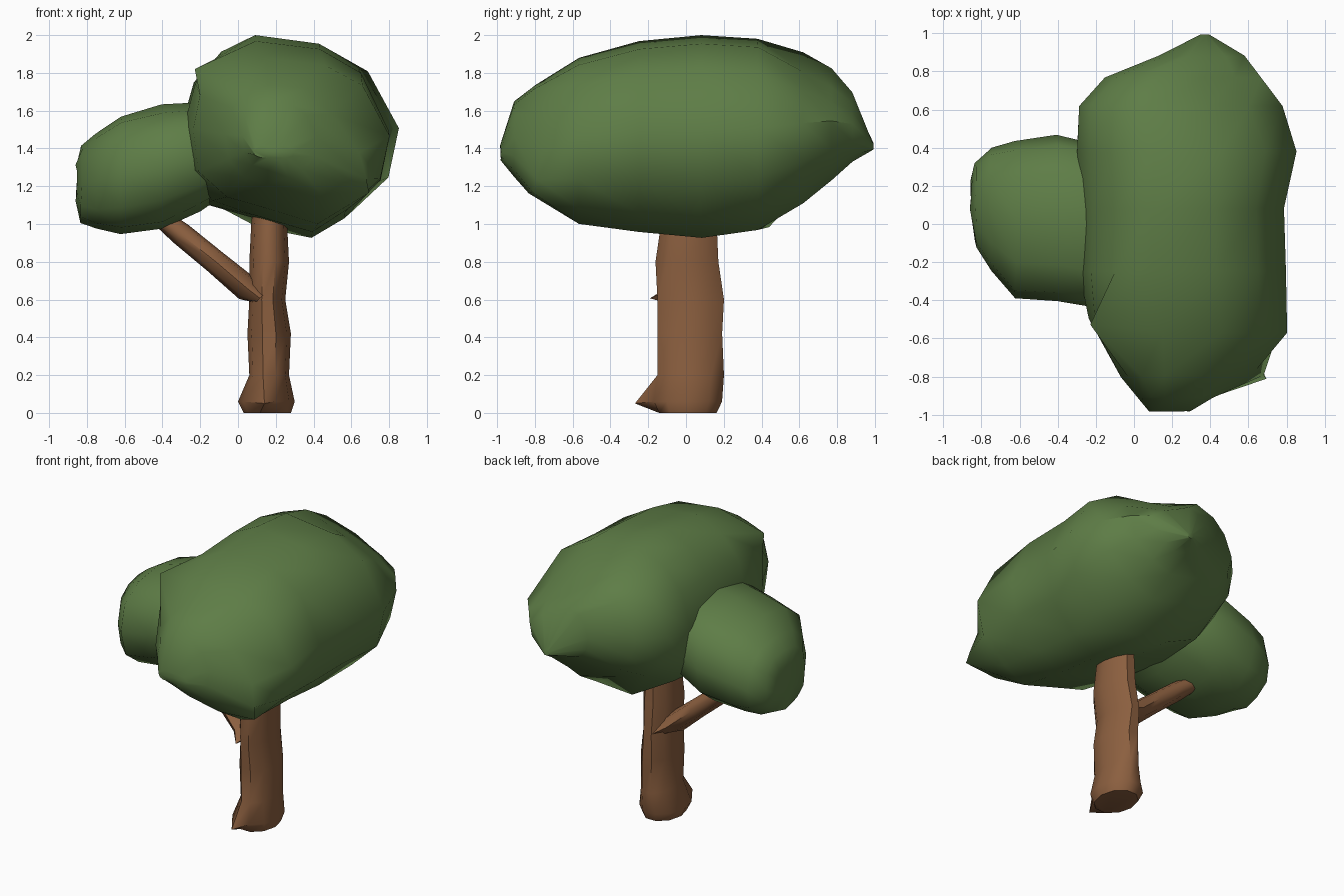
import bpy, bmesh, math, random
from mathutils import Vector

if "Cube" in bpy.data.objects:
    bpy.data.objects.remove(bpy.data.objects["Cube"])
random.seed(4)


def material(name, rgb):
    m = bpy.data.materials.new(name)
    m.diffuse_color = (*rgb, 1)
    m.use_nodes = True
    m.node_tree.nodes["Principled BSDF"].inputs["Base Color"].default_value = m.diffuse_color
    return m


leaf = material("leaf green", (0.112, 0.205, 0.062))
bark = material("bark brown", (0.26, 0.115, 0.05))


def loft(name, rings, mat, jitter=0.0, angle=50):
    """Skin a list of equal-length point rings and cap both ends."""
    bm = bmesh.new()
    rows = [[bm.verts.new(Vector(p) + Vector([random.uniform(-jitter, jitter) for _ in "xyz"]))
             for p in ring] for ring in rings]
    n = len(rows[0])
    for a, b in zip(rows, rows[1:]):
        for i in range(n):
            j = (i + 1) % n
            bm.faces.new((a[i], a[j], b[j], b[i]))
    bm.faces.new(rows[0])
    bm.faces.new(rows[-1])
    bmesh.ops.recalc_face_normals(bm, faces=bm.faces)
    me = bpy.data.meshes.new(name)
    bm.to_mesh(me)
    bm.free()
    me.materials.append(mat)
    ob = bpy.data.objects.new(name, me)
    bpy.context.collection.objects.link(ob)
    bpy.context.view_layer.objects.active = ob
    ob.select_set(True)
    bpy.ops.object.shade_smooth_by_angle(angle=math.radians(angle))
    ob.select_set(False)
    return ob


def fit(shape, a0, a1, b0, b1):
    """Scale a unit outline to the box a0..a1 by b0..b1."""
    return [((a0 + a1) / 2 + u * (a1 - a0) / 2, (b0 + b1) / 2 + v * (b1 - b0) / 2)
            for u, v in shape]


def circle(n):
    return [(math.cos(2 * math.pi * i / n), math.sin(2 * math.pi * i / n)) for i in range(n)]


# Main crown: sections along y as (y, x0, x1, z0, z1)
crown_outline = [(-.3, 1), (.32, .92), (.72, .66), (1, .07), (.91, -.45), (.57, -.81), (.25, -1),
                 (-.3, -.82), (-.72, -.68), (-.93, -.35), (-1, .1), (-.88, .55), (-.65, .84)]
crown = [(-.98, .08, .30, 1.34, 1.42), (-.91, .02, .42, 1.25, 1.65), (-.80, -.07, .58, 1.16, 1.74),
         (-.57, -.20, .80, 1.00, 1.88), (-.25, -.29, .80, .96, 1.97), (.08, -.28, .79, .93, 2.0),
         (.38, -.30, .85, .97, 1.98), (.62, -.29, .78, 1.11, 1.91), (.77, -.15, .67, 1.23, 1.82),
         (.88, .13, .58, 1.33, 1.70), (.99, .35, .39, 1.39, 1.43)]
rings = [[(x, y, z) for x, z in fit(crown_outline, *box)] for y, *box in crown]
# Corners that break the regular sections: (ring, point) -> position
rings[2][2] = (.50, -.78, 1.58)    # low front right corner
rings[2][3] = (.64, -.76, 1.38)
rings[2][4] = (.68, -.79, 1.24)
rings[2][5] = (.69, -.81, 1.17)
rings[2][6] = (.44, -.83, 1.16)
rings[3][12] = (-.23, -.53, 1.82)  # high front left corner
rings[3][11] = (-.20, -.55, 1.68)
rings[3][10] = (-.24, -.50, 1.50)
rings[3][9] = (-.21, -.52, 1.28)
rings[6][7] = (.10, .44, .98)      # low back left corner
for r, drop in ((7, .07), (8, .07), (9, .04)):
    for i in (1, 2):               # lower right shoulder at the back
        x, y, z = rings[r][i]
        rings[r][i] = (x - .03, y, z - drop)
for r in (5, 6):
    for i in (8, 9):               # fuller left side
        x, y, z = rings[r][i]
        rings[r][i] = (x - .04, y, z)
loft("main_crown", rings, leaf, 0.004)

# Side crown: sections along x as (x, y0, y1, z0, z1)
side_outline = [(math.copysign(abs(u) ** .85, u), math.copysign(abs(v) ** .85, v))
                for u, v in circle(12)]
side = [(-.855, .03, .24, 1.12, 1.32), (-.83, -.12, .32, 1.01, 1.42), (-.75, -.24, .40, .97, 1.48),
        (-.62, -.39, .43, .95, 1.57), (-.40, -.41, .47, .98, 1.63), (-.20, -.44, .42, 1.07, 1.64),
        (0, -.30, .30, 1.2, 1.6)]
loft("side_crown", [[(x, y, z) for y, z in fit(side_outline, *box)] for x, *box in side],
     leaf, 0.006)

# Trunk: sections along z as (z, x0, x1, y0, y1)
trunk = [(0, .03, .28, -.15, .17), (.06, .00, .30, -.18, .20), (.20, .06, .27, -.16, .21),
         (.42, .05, .28, -.16, .20), (.60, .06, .25, -.16, .21), (.80, .06, .27, -.17, .18),
         (1.0, .07, .26, -.14, .17), (1.2, .09, .25, -.12, .15)]
rings = [[(x, y, z) for x, y in fit(circle(10), *box)] for z, *box in trunk]
rings[1][7] = (.14, -.27, .05)  # root toe
loft("trunk", rings, bark)

# Branch: tapering sections as (centre, half width in y, half thickness)
branch = [((.12, 0, .61), .19, .04), ((.05, .02, .66), .13, .07), ((-.12, .03, .80), .09, .065),
          ((-.30, .05, .95), .07, .06), ((-.48, .07, 1.09), .055, .045)]
loft("branch", [[(c[0] + .64 * v * t, c[1] + u * w, c[2] + .77 * v * t) for u, v in circle(8)]
                for c, w, t in branch], bark, 0.004)
